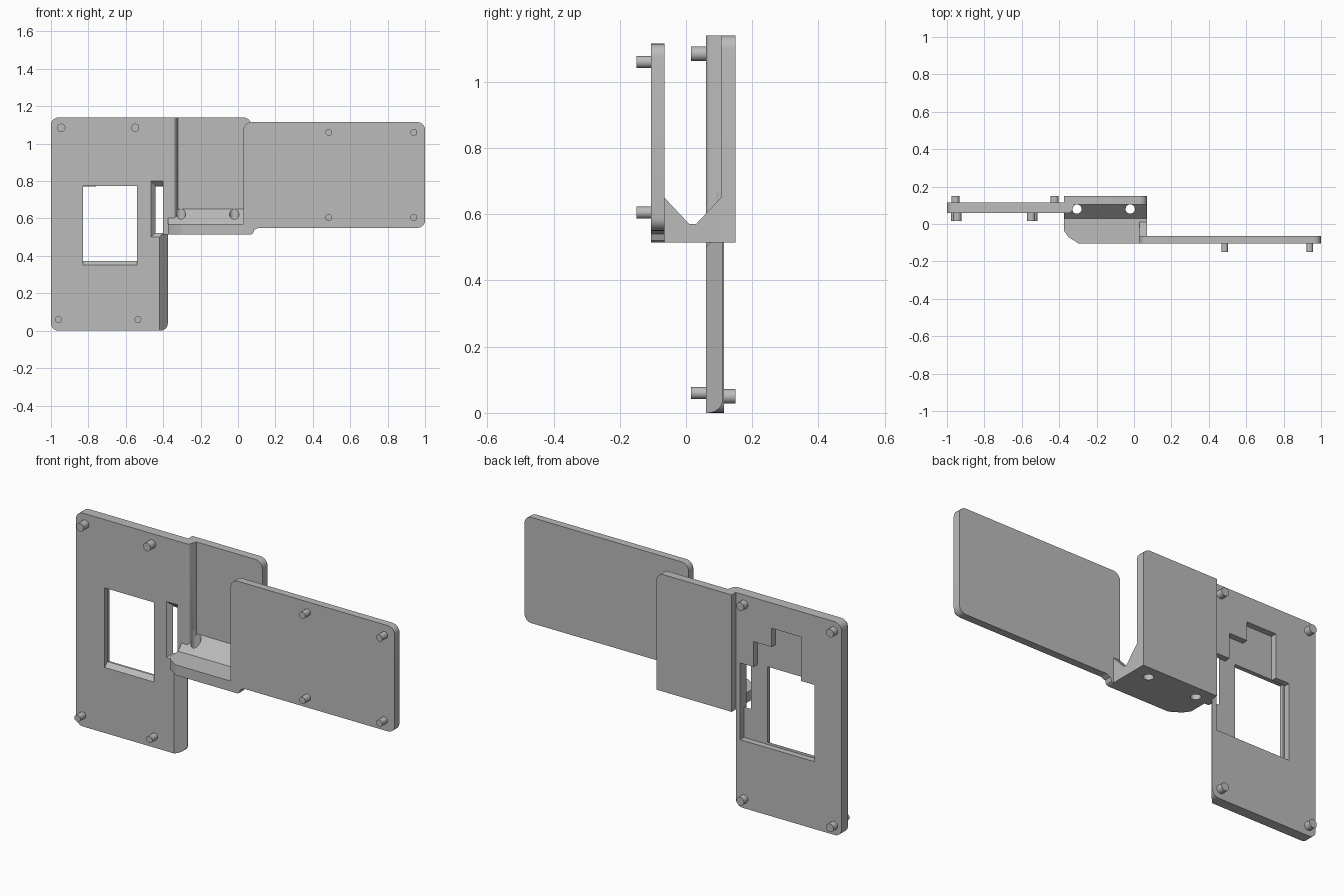
import bpy, bmesh, math
from mathutils import Vector

cube = bpy.data.objects.get("Cube")
if cube:
    bpy.data.objects.remove(cube, do_unlink=True)

grey = bpy.data.materials.new("plain grey")
grey.use_nodes = True
colour = (0.5, 0.5, 0.5, 1)
grey.diffuse_color = colour
grey.node_tree.nodes["Principled BSDF"].inputs["Base Color"].default_value = colour

# Each axis places a profile point (a, b) at depth c
AXES = {
    "x": lambda a, b, c: (c, a, b),
    "y": lambda a, b, c: (a, c, b),
    "z": lambda a, b, c: (a, b, c),
}


def rounded(points):
    """Round every corner that carries a third value, its radius."""
    out = []
    for i, p in enumerate(points):
        corner = Vector(p[:2])
        if len(p) < 3:
            out.append(corner)
            continue
        r = p[2]
        u = (Vector(points[i - 1][:2]) - corner).normalized() * r
        v = (Vector(points[(i + 1) % len(points)][:2]) - corner).normalized() * r
        for k in range(7):
            t = k / 6 * math.pi / 2
            out.append(corner + u * (1 - math.sin(t)) + v * (1 - math.cos(t)))
    return out


def loft(name, first, second, axis, start, end):
    bm = bmesh.new()
    place = AXES[axis]
    low = [bm.verts.new(place(*p, start)) for p in first]
    high = [bm.verts.new(place(*p, end)) for p in second]
    n = len(low)
    bm.faces.new(low)
    bm.faces.new(high[::-1])
    for i in range(n):
        j = (i + 1) % n
        bm.faces.new((low[j], low[i], high[i], high[j]))
    bmesh.ops.recalc_face_normals(bm, faces=bm.faces)
    mesh = bpy.data.meshes.new(name)
    bm.to_mesh(mesh)
    bm.free()
    mesh.materials.append(grey)
    obj = bpy.data.objects.new(name, mesh)
    bpy.context.collection.objects.link(obj)
    return obj


def prism(name, points, axis, start, end):
    shape = rounded(points)
    return loft(name, shape, shape, axis, start, end)


def rect(a0, b0, a1, b1):
    return [(a0, b0), (a1, b0), (a1, b1), (a0, b1)]


def rod(name, a, b, r, axis, start, end):
    ring = [(a + r * math.cos(k * math.tau / 24), b + r * math.sin(k * math.tau / 24))
            for k in range(24)]
    return prism(name, ring, axis, start, end)


def cut(target, cutter):
    cutter.hide_render = True
    mod = target.modifiers.new("cut", 'BOOLEAN')
    mod.operation = 'DIFFERENCE'
    mod.solver = 'EXACT'
    mod.object = cutter
    bpy.context.view_layer.objects.active = target
    bpy.ops.object.modifier_apply(modifier=mod.name)
    bpy.data.objects.remove(cutter, do_unlink=True)


def smooth(obj):
    bpy.ops.object.select_all(action='DESELECT')
    obj.select_set(True)
    bpy.context.view_layer.objects.active = obj
    bpy.ops.object.shade_smooth_by_angle(angle=math.radians(30))


# Main plate with its stepped rear pocket
main = prism("main_plate", [(-1, 0, .04), (-.375, 0, .04), (-.375, 1.14), (-1, 1.14, .04)],
             "y", .06, .115)
pocket = [(-.84, .36), (-.4, .36), (-.4, .77), (-.48, .77), (-.48, .905),
          (-.587, .905), (-.587, 1.005), (-.76, 1.005), (-.76, .77), (-.84, .77)]
cut(main, prism("pocket_cutter", pocket, "y", .083, .2))

# Window with a sloped sill, and a slot with sloped sides
cut(main, loft("window_cutter", rect(-.83, .34, -.54, .775), rect(-.83, .375, -.54, .775),
               "y", .05, .085))
cut(main, loft("slot_cutter", rect(-.475, .49, -.4, .81), rect(-.44, .525, -.4, .775),
               "y", .05, .085))

# Chamfered lower edge of the main plate
cut(main, prism("edge_cutter", [(-.429, .05), (-.36, .05), (-.36, .1275)], "z", -.1, .515))

# Centre plate and the curved web that joins it to the main plate
centre = prism("centre_plate", [(-.375, .515), (.07, .515), (.07, 1.14, .04), (-.375, 1.14)],
               "y", .105, .15)
web = prism("joining_web", [(-.375, .06), (-.335, .06, .012), (-.32, .105),
                            (-.3, .105), (-.3, .11), (-.375, .11)], "z", .515, 1.14)

# Bridge block with a sloped back and chamfered corner
bridge = prism("bridge_block", [(-.105, .515), (.15, .515), (.15, .65), (.105, .65),
                                (.03, .57), (-.105, .57)], "x", -.375, .07)
cut(bridge, prism("corner_cutter", [(-.4, -.015), (-.375, -.035), (-.35, -.07),
                                    (-.295, -.105), (-.27, -.13), (-.4, -.13)], "z", .4, .8))

# Two upright screw holes
for x in (-.305, -.02):
    for part in (bridge, web):
        cut(part, rod("hole_cutter", x, .08, .025, "z", .4, .67))

# Side plate, its gusset and the small fillet beneath it
side = prism("side_plate", [(.03, .55), (1, .55, .04), (1, 1.115, .04), (.03, 1.115, .04)],
             "y", -.105, -.065)
prism("gusset", [(-.105, .57), (.01, .57), (-.065, .65), (-.105, .65)], "x", .03, .07)
prism("lower_fillet", [(.07, .515), (.08, .52), (.088, .54), (.11, .55), (.07, .55)],
      "y", -.105, -.065)

# Round pegs: x, z, radius
FRONT_PEGS = [(-.945, 1.085, .022), (-.55, 1.085, .022), (-.96, .06, .018), (-.535, .06, .018)]
BACK_PEGS = [(x, z, .022) for x in (-.955, -.425) for z in (.05, 1.09)]
SIDE_PEGS = [(x, z, .018) for x in (.485, .94) for z in (.605, 1.06)]
pegs = []
for label, group, start, end in (("front_peg", FRONT_PEGS, .015, .065),
                                 ("back_peg", BACK_PEGS, .11, .15),
                                 ("side_peg", SIDE_PEGS, -.15, -.1)):
    for x, z, r in group:
        pegs.append(rod(label, x, z, r, "y", start, end))

for obj in [main, centre, web, bridge, side] + pegs:
    smooth(obj)
